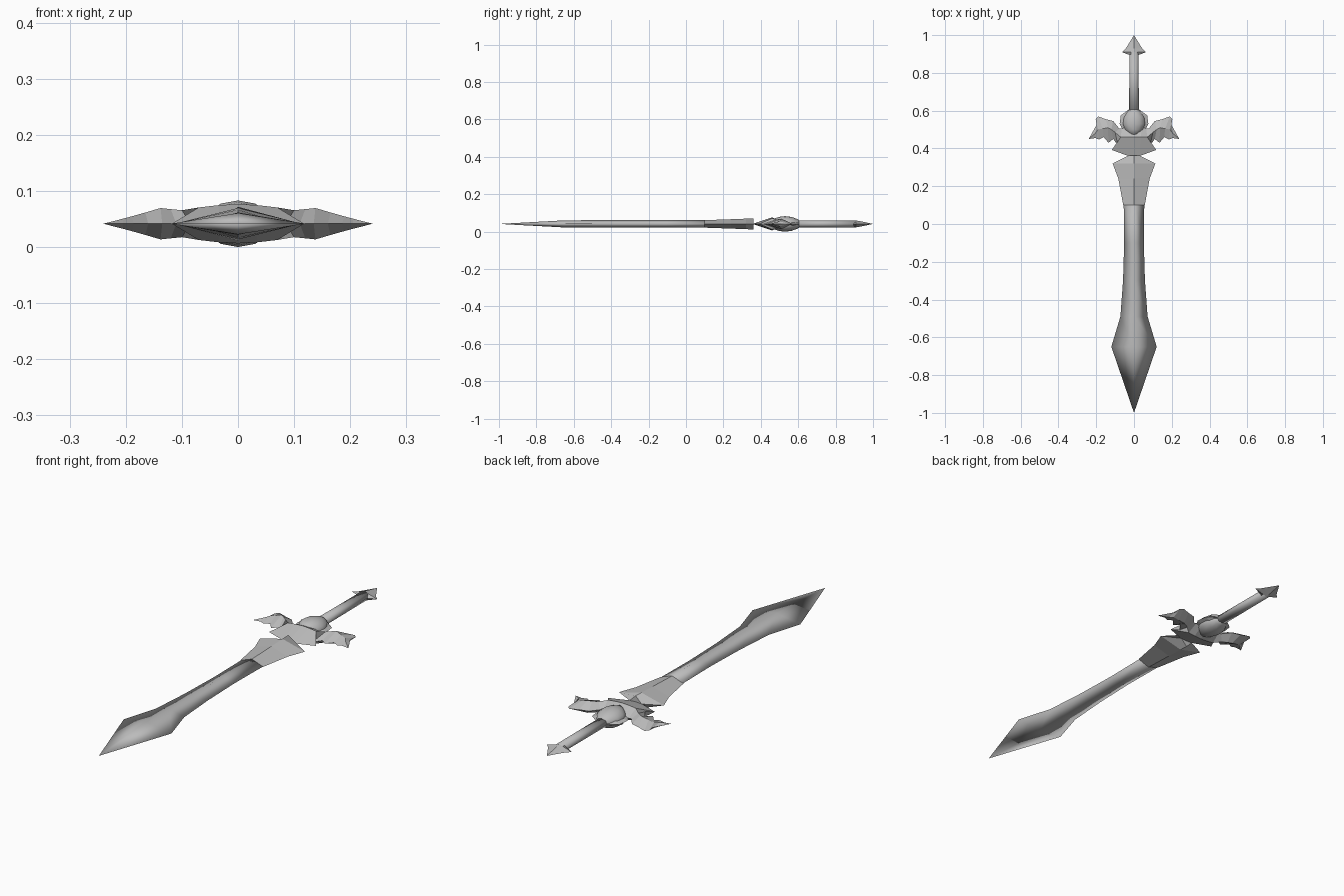
import bpy, bmesh
from math import cos, sin, tau

cube = bpy.data.objects.get("Cube")
if cube:
    bpy.data.objects.remove(cube, do_unlink=True)

MID = 0.0415  # height of the flat symmetry plane

steel = bpy.data.materials.new("steel_grey")
steel.use_nodes = True
GREY = (0.5, 0.5, 0.5, 1)
steel.diffuse_color = GREY
steel.node_tree.nodes["Principled BSDF"].inputs["Base Color"].default_value = GREY


def finish(name, bm, smooth):
    bmesh.ops.remove_doubles(bm, verts=bm.verts, dist=0.0002)
    bmesh.ops.recalc_face_normals(bm, faces=bm.faces)
    for f in bm.faces:
        f.smooth = smooth
    mesh = bpy.data.meshes.new(name)
    bm.to_mesh(mesh)
    bm.free()
    mesh.materials.append(steel)
    obj = bpy.data.objects.new(name, mesh)
    obj.location.z = MID
    bpy.context.collection.objects.link(obj)
    return obj


def loft(name, stations, sides=4, smooth=False):
    """Sections along y, each given as (y, half width, half thickness)."""
    bm = bmesh.new()
    rings = [[bm.verts.new((w * cos(tau * i / sides), y, t * sin(tau * i / sides)))
              for i in range(sides)] for y, w, t in stations]
    for a, b in zip(rings, rings[1:]):
        for i in range(sides):
            j = (i + 1) % sides
            bm.faces.new((a[i], a[j], b[j], b[i]))
    bm.faces.new(rings[0])
    bm.faces.new(rings[-1])
    return finish(name, bm, smooth)


def ridged(name, stations, side):
    """Faceted strip: (lower edge, crest with height, upper edge) per station."""
    bm = bmesh.new()
    for face in (1, -1):
        rows = [[bm.verts.new((side * x, y, face * z)) for x, y, z in
                 ((*lo, 0), crest, (*up, 0))] for lo, crest, up in stations]
        for a, b in zip(rows, rows[1:]):
            for i in range(2):
                bm.faces.new((a[i], a[i + 1], b[i + 1], b[i]))
        bm.faces.new(rows[-1])
    return finish(name, bm, False)


# Blade with a leaf-shaped end
loft("blade", [(-1, 0, 0), (-0.65, 0.12, 0.019), (-0.49, 0.072, 0.02),
               (-0.3, 0.058, 0.02), (-0.1, 0.052, 0.02), (0.14, 0.055, 0.02)], smooth=True)

# Flared sheath plate at the root of the blade
loft("blade_collar", [(0.1, 0.057, 0.02), (0.24, 0.083, 0.025),
                      (0.32, 0.113, 0.028), (0.362, 0.03, 0.03)])

# Wings of the guard
wing = [
    ((0, 0.355), (0, 0.46, 0.035), (0, 0.54)),
    ((0.03, 0.36), (0.035, 0.46, 0.033), (0.045, 0.53)),
    ((0.118, 0.392), (0.07, 0.46, 0.029), (0.065, 0.505)),
    ((0.085, 0.415), (0.1, 0.485, 0.024), (0.078, 0.505)),
    ((0.11, 0.45), (0.12, 0.5, 0.026), (0.11, 0.545)),
    ((0.135, 0.43), (0.138, 0.51, 0.028), (0.15, 0.555)),
    ((0.16, 0.46), (0.165, 0.505, 0.02), (0.19, 0.57)),
    ((0.185, 0.447), (0.19, 0.5, 0.013), (0.203, 0.555)),
    ((0.205, 0.455), (0.205, 0.48, 0.009), (0.198, 0.525)),
    ((0.24, 0.45), (0.24, 0.45, 0), (0.24, 0.45)),
]
for label, side in (("left", 1), ("right", -1)):
    ridged(label + "_wing", wing, side)

# Faceted setting and the smooth jewel it holds
loft("jewel_setting", [(0.45, 0, 0), (0.49, 0.055, 0.025), (0.53, 0.076, 0.03),
                       (0.575, 0.07, 0.024), (0.605, 0.03, 0.02)])
loft("jewel", [(0.465, 0, 0), (0.475, 0.025, 0.03), (0.5, 0.05, 0.038),
               (0.53, 0.061, 0.0415), (0.565, 0.056, 0.037),
               (0.595, 0.036, 0.026), (0.61, 0.018, 0.016)], sides=12, smooth=True)

# Grip and arrow-shaped pommel
loft("grip", [(0.58, 0.026, 0.019), (0.91, 0.024, 0.019)], sides=8, smooth=True)
loft("pommel", [(0.893, 0.02, 0.018), (0.91, 0.063, 0.018), (0.93, 0.043, 0.015),
                (1, 0, 0)])
